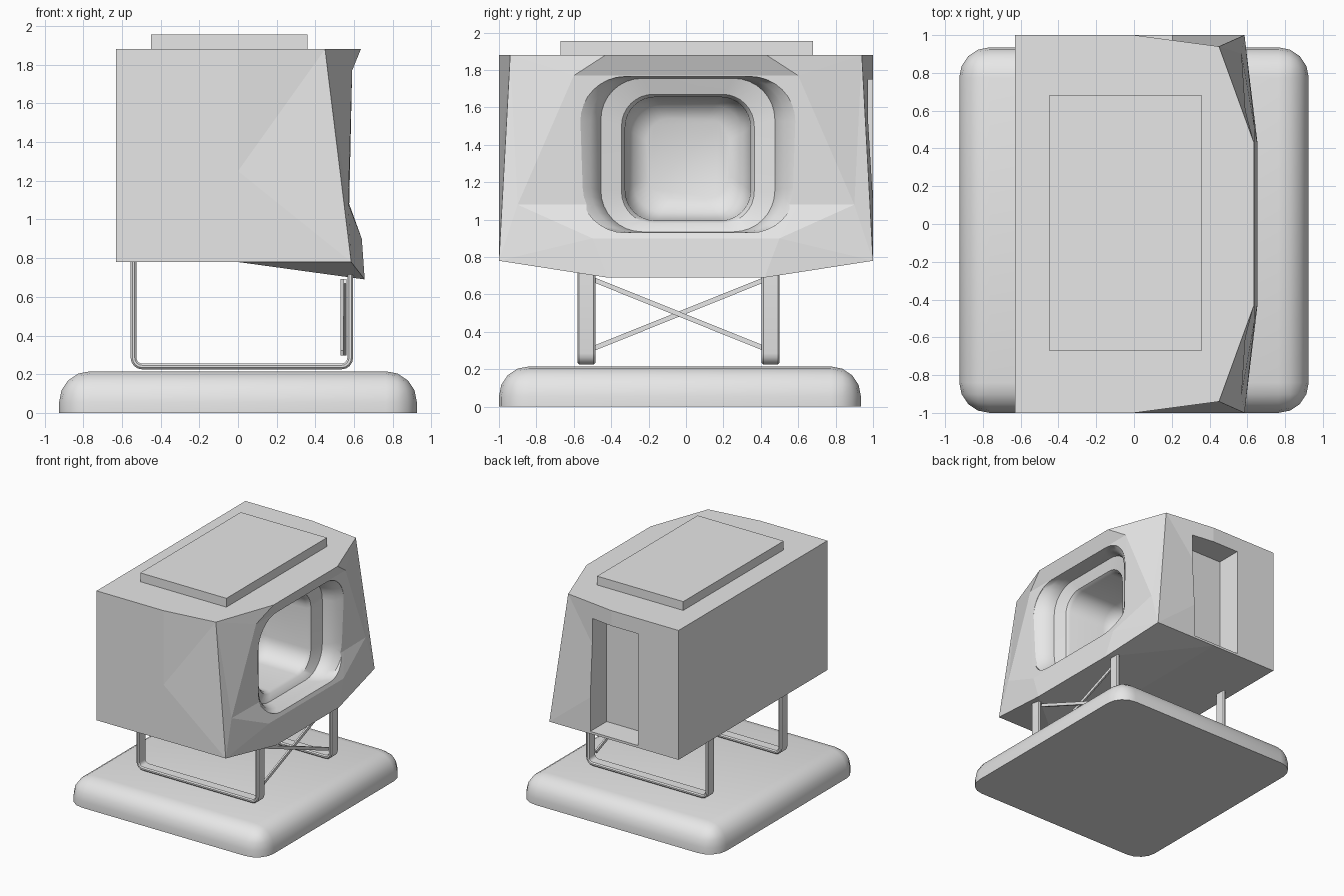
import bpy, bmesh, math
from mathutils import Matrix

cube = bpy.data.objects.get("Cube")
if cube:
    bpy.data.objects.remove(cube, do_unlink=True)

grey = bpy.data.materials.new("plain_grey")
grey.use_nodes = True
grey.diffuse_color = (0.8, 0.8, 0.8, 1)
grey.node_tree.nodes["Principled BSDF"].inputs["Base Color"].default_value = (0.8, 0.8, 0.8, 1)


def finish(name, bm, smooth=None):
    bmesh.ops.recalc_face_normals(bm, faces=bm.faces)
    mesh = bpy.data.meshes.new(name)
    bm.to_mesh(mesh)
    bm.free()
    mesh.materials.append(grey)
    obj = bpy.data.objects.new(name, mesh)
    bpy.context.collection.objects.link(obj)
    if smooth:
        bpy.ops.object.select_all(action='DESELECT')
        obj.select_set(True)
        bpy.context.view_layer.objects.active = obj
        bpy.ops.object.shade_smooth_by_angle(angle=math.radians(smooth))
    return obj


def box_bm(lo, hi, turn=0):
    bm = bmesh.new()
    size = [b - a for a, b in zip(lo, hi)]
    mid = [(a + b) / 2 for a, b in zip(lo, hi)]
    m = Matrix.Translation(mid) @ Matrix.Rotation(turn, 4, 'X') @ Matrix.Diagonal((*size, 1))
    bmesh.ops.create_cube(bm, size=1, matrix=m)
    return bm


def loft(name, rings, smooth):
    bm = bmesh.new()
    rows = [[bm.verts.new(p) for p in ring] for ring in rings]
    n = len(rows[0])
    for a, b in zip(rows, rows[1:]):
        for i in range(n):
            j = (i + 1) % n
            bm.faces.new((a[i], a[j], b[j], b[i]))
    bm.faces.new(rows[0])
    bm.faces.new(rows[-1])
    return finish(name, bm, smooth)


def rounded_ring(x, half, z0, z1, r, cy=0.01, steps=8):
    ring = []
    for k, (sy, zc) in enumerate([(1, z1 - r), (-1, z1 - r), (-1, z0 + r), (1, z0 + r)]):
        for i in range(steps + 1):
            a = math.pi / 2 * (k + i / steps)
            ring.append((x, cy + sy * (half - r) + r * math.cos(a), zc + r * math.sin(a)))
    return ring


def cut(target, cutter):
    cutter.hide_render = True
    mod = target.modifiers.new("cut", 'BOOLEAN')
    mod.operation = 'DIFFERENCE'
    mod.solver = 'EXACT'
    mod.object = cutter
    bpy.context.view_layer.objects.active = target
    bpy.ops.object.modifier_apply(modifier=mod.name)
    bpy.data.objects.remove(cutter, do_unlink=True)


# Base cushion with rounded top and corners
bm = box_bm((-0.925, -1, 0), (0.925, 0.935, 0.215))
edges = [e for e in bm.edges if any(v.co.z > 0.1 for v in e.verts)]
bmesh.ops.bevel(bm, geom=edges, offset=0.16, segments=4, profile=0.5, affect='EDGES')
finish("base", bm, 40)

# Faceted cabin: capitals are the +y side, lower case the mirrored side
corners = {
    "L": (-0.63, 1, 0.78), "M": (-0.63, 1, 1.88), "T": (0, 1, 1.88), "P": (0, 1, 1.25),
    "U": (0, 1, 0.78), "A": (0.45, 0.94, 1.88), "B": (0.635, 0.43, 1.88),
    "G": (0.59, 0.6, 1.77), "H": (0.575, 0.6, 1.08), "F": (0.57, 0.9, 1.08),
    "E": (0.64, 0.5, 0.9), "D": (0.655, 0.42, 0.69), "C": (0.585, 1, 0.78),
}
side_faces = "LMTPU TAP PAC PCU ABG AGF AFC GFH HFE FCE ECD UCD".split()
middle_faces = "MTABbatm BbgG GghH HheE EedD DduU UulL LlmM".split()
bm = bmesh.new()
vert = {}
for key, (x, y, z) in corners.items():
    vert[key] = bm.verts.new((x, y, z))
    vert[key.lower()] = bm.verts.new((x, -y, z))
for f in side_faces + [f.swapcase() for f in side_faces] + middle_faces:
    bm.faces.new([vert[k] for k in f])
cabin = finish("cabin", bm)

# Flared opening, inner frame and deep round-backed cavity
sections = [
    (0.85, 0.575, 0.93, 1.765, 0.24), (0.585, 0.575, 0.93, 1.765, 0.24),
    (0.55, 0.52, 0.93, 1.765, 0.24), (0.5, 0.48, 0.93, 1.76, 0.23),
    (0.46, 0.465, 0.935, 1.755, 0.22), (0.43, 0.355, 0.98, 1.67, 0.17),
    (0.4, 0.335, 0.995, 1.655, 0.16), (0.06, 0.33, 1.0, 1.65, 0.16),
    (-0.02, 0.29, 1.04, 1.61, 0.15), (-0.06, 0.22, 1.11, 1.54, 0.12),
]
cut(cabin, loft("opening_cutter", [rounded_ring(*s) for s in sections], 35))

# Doorway recess in the back
cut(cabin, finish("door_cutter", box_bm((-0.25, 0.78, 0.8), (0.2, 1.2, 1.75))))

# Roof plate
finish("roof_plate", box_bm((-0.45, -0.67, 1.87), (0.36, 0.68, 1.955)))


# Bent strap legs
def strap_path(d, x0=-0.555, x1=0.595, z0=0.225, r=0.06):
    pts = [(x0 + d, 0.785)]
    for xc, start in ((x0 + r, math.pi), (x1 - r, 1.5 * math.pi)):
        for i in range(5):
            a = start + i * math.pi / 8
            pts.append((xc + (r - d) * math.cos(a), z0 + r + (r - d) * math.sin(a)))
    return pts + [(x1 - d, 0.735)]


def strap(name, yc, half=0.0475, t=0.03, c=0.009):
    profile = [(0, c - half), (c, -half), (t - c, -half), (t, c - half),
               (t, half - c), (t - c, half), (c, half), (0, half - c)]
    paths = [(strap_path(d), yc + w) for d, w in profile]
    rings = [[(p[i][0], y, p[i][1]) for p, y in paths] for i in range(len(paths[0][0]))]
    loft(name, rings, 40)


strap("front_leg", -0.5325)
strap("back_leg", 0.4525)

# Crossed braces between the legs
span, rise = 0.92, 0.37
angle, half = math.atan2(rise, span), math.hypot(span, rise) / 2
for name, x, s in (("brace_rising", 0.538, 1), ("brace_falling", 0.553, -1)):
    finish(name, box_bm((x - 0.007, -0.0375 - half, 0.482), (x + 0.007, -0.0375 + half, 0.508), s * angle))
